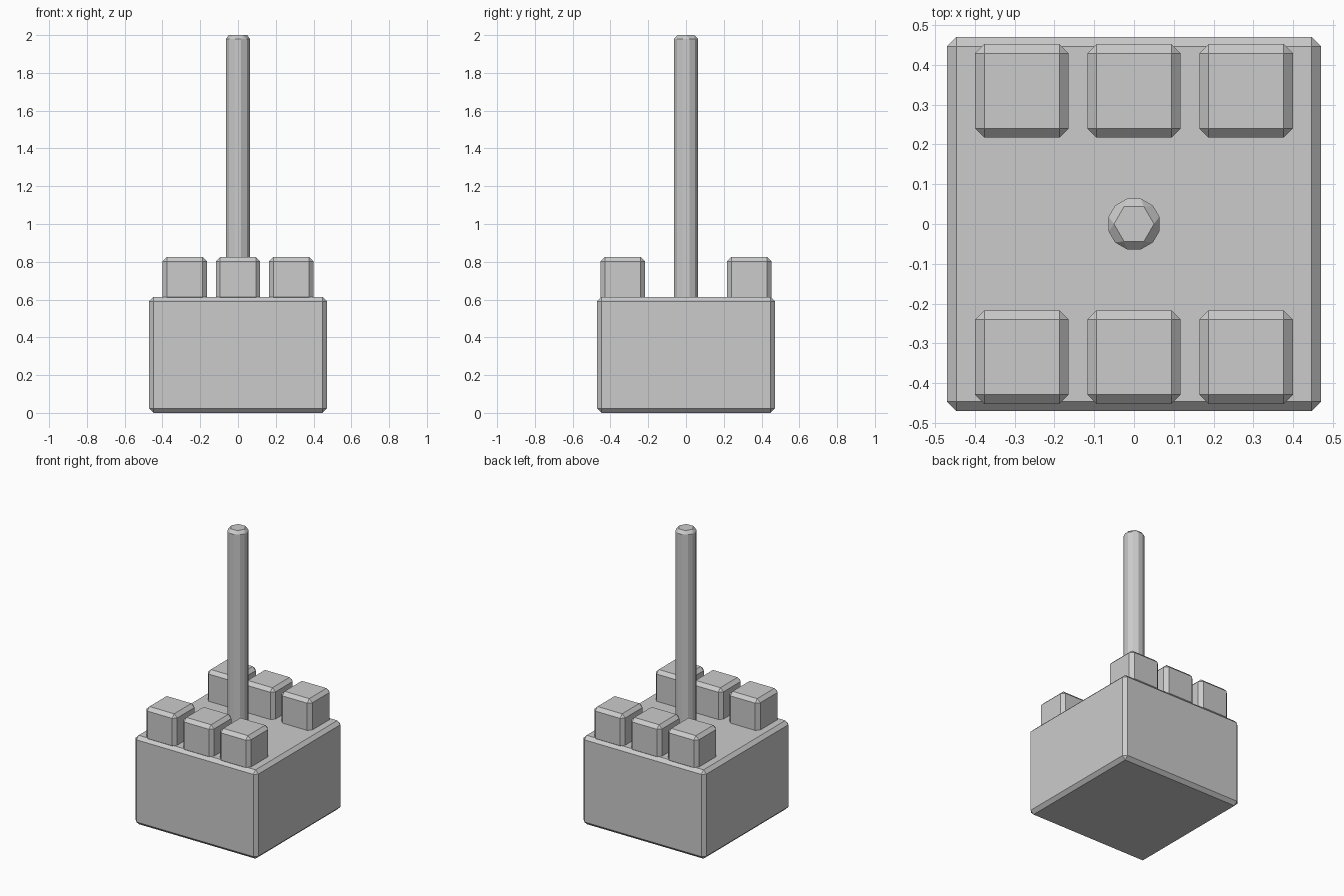
import bpy
import math

# Remove the default object
default = bpy.data.objects.get("Cube")
if default:
    bpy.data.objects.remove(default, do_unlink=True)

BEVEL = 0.023

grey = bpy.data.materials.new("plain grey")
grey.use_nodes = True
colour = (0.6, 0.6, 0.6, 1)
grey.diffuse_color = colour
grey.node_tree.nodes["Principled BSDF"].inputs["Base Color"].default_value = colour


def finish(name, bevel):
    """Name the active part, colour it and chamfer all its edges."""
    part = bpy.context.object
    part.name = name
    part.data.materials.append(grey)
    bpy.ops.object.transform_apply(location=False, rotation=True, scale=True)
    chamfer = part.modifiers.new("chamfer", "BEVEL")
    chamfer.width = bevel
    chamfer.segments = 1
    chamfer.limit_method = "ANGLE"
    chamfer.angle_limit = math.radians(30)
    return part


def block(name, x, y, bottom, top, width):
    bpy.ops.mesh.primitive_cube_add(size=1, location=(x, y, (bottom + top) / 2))
    bpy.context.object.scale = (width, width, top - bottom)
    return finish(name, BEVEL)


# Large base block
block("base", 0, 0, 0, 0.614, 0.94)

# Two rows of three small blocks, sunk slightly into the base
for row, y in (("front", -0.335), ("back", 0.335)):
    for place, x in (("right", -0.282), ("middle", 0), ("left", 0.282)):
        block(f"{row}_{place}_block", x, y, 0.59, 0.825, 0.235)

# Tall six-sided pole with corners on the x axis
bottom, top = 0.5, 2.0
bpy.ops.mesh.primitive_cylinder_add(
    vertices=6, radius=0.0745, depth=top - bottom,
    location=(0, 0, (bottom + top) / 2), rotation=(0, 0, math.radians(30)))
finish("pole", 0.021)
